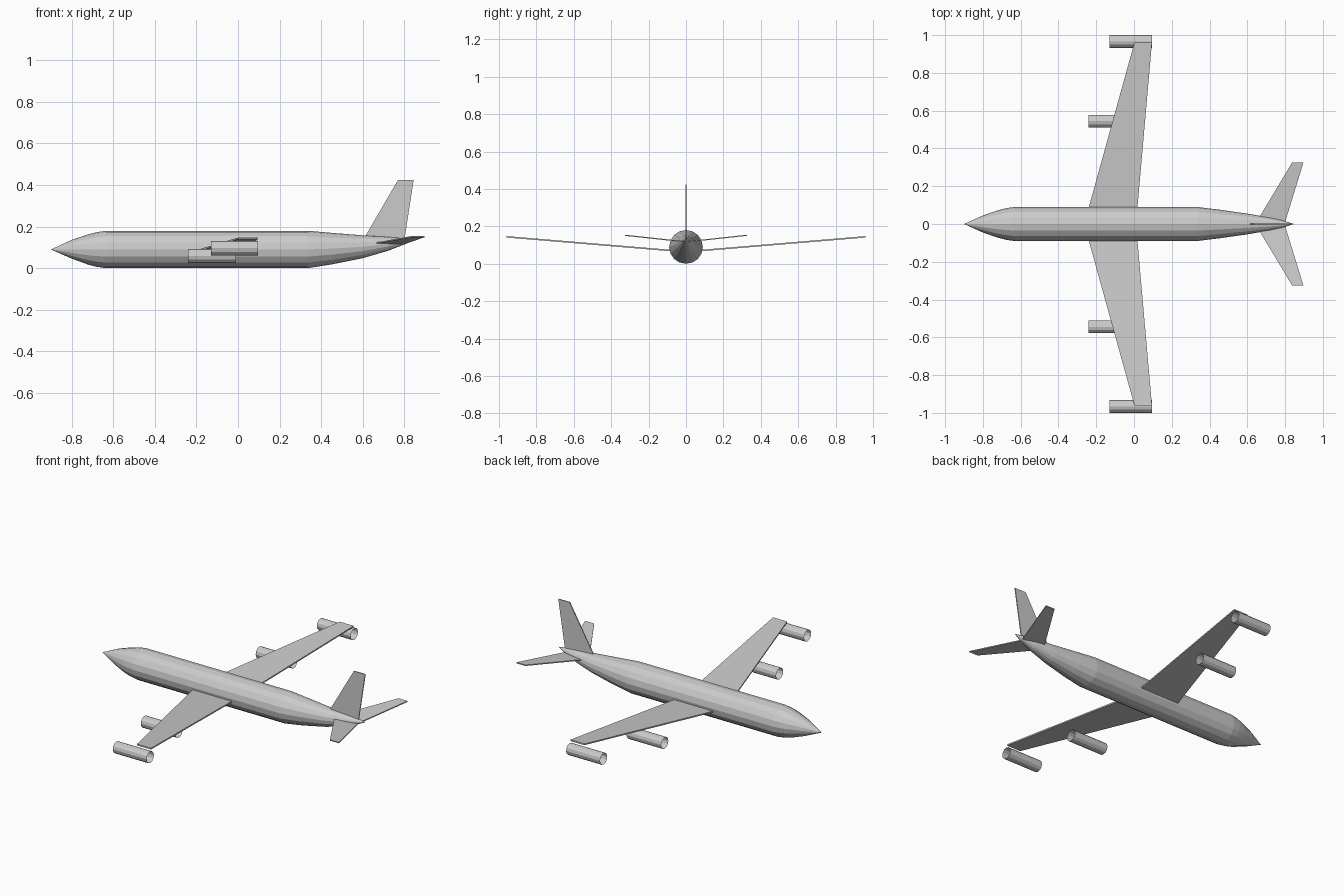
import bpy, bmesh
from math import sin, cos, pi
from mathutils import Vector

if "Cube" in bpy.data.objects:
    bpy.data.objects.remove(bpy.data.objects["Cube"])


def make_object(name, bm):
    bmesh.ops.recalc_face_normals(bm, faces=bm.faces)
    me = bpy.data.meshes.new(name)
    bm.to_mesh(me)
    bm.free()
    ob = bpy.data.objects.new(name, me)
    bpy.context.collection.objects.link(ob)
    return ob


def loft(name, sections, sides, y=0.0):
    """Rings along x from (x, centre z, radius); radius 0 makes a point, ends stay open."""
    bm = bmesh.new()
    prev = None
    for x, z, r in sections:
        if r == 0:
            ring = [bm.verts.new((x, y, z))] * sides
        else:
            ring = [bm.verts.new((x, y + r * sin(2 * pi * i / sides),
                                  z + r * cos(2 * pi * i / sides))) for i in range(sides)]
        if prev:
            for i in range(sides):
                j = (i + 1) % sides
                quad = list(dict.fromkeys((prev[i], prev[j], ring[j], ring[i])))
                bm.faces.new(quad)
        prev = ring
    return make_object(name, bm)


def plate(name, outline, offset):
    """Thin slab: outline shifted both ways by the offset vector."""
    bm = bmesh.new()
    d = Vector(offset)
    a = [bm.verts.new(Vector(p) - d) for p in outline]
    b = [bm.verts.new(Vector(p) + d) for p in outline]
    n = len(outline)
    bm.faces.new(a)
    bm.faces.new(b)
    for i in range(n):
        j = (i + 1) % n
        bm.faces.new((a[i], a[j], b[j], b[i]))
    return make_object(name, bm)


# Fuselage with pointed nose and upswept tail
loft("fuselage", [(-0.90, 0.09, 0), (-0.80, 0.091, 0.045), (-0.72, 0.09, 0.073),
                  (-0.68, 0.09, 0.083), (-0.635, 0.09, 0.09), (0.335, 0.09, 0.09),
                  (0.45, 0.094, 0.076), (0.60, 0.103, 0.055), (0.72, 0.117, 0.034),
                  (0.80, 0.129, 0.015), (0.845, 0.138, 0)], 16)

# Tail fin
plate("tail_fin", [(0.61, 0, 0.15), (0.77, 0, 0.425), (0.845, 0, 0.425), (0.80, 0, 0.135)],
      (0, 0.003, 0))

for side, s in (("left", 1), ("right", -1)):
    # Swept wing
    plate(f"{side}_wing", [(-0.25, s * 0.05, 0.068), (0.002, s * 0.96, 0.144),
                           (0.095, s * 0.96, 0.144), (0.015, s * 0.05, 0.068)], (0, 0, 0.004))
    # Tailplane
    plate(f"{side}_tailplane", [(0.648, s * 0.01, 0.118), (0.837, s * 0.325, 0.152),
                                (0.897, s * 0.325, 0.152), (0.80, s * 0.01, 0.118)],
          (0, 0, 0.003))
    # Open tube engines
    loft(f"{side}_inner_engine", [(-0.24, 0.059, 0.034), (-0.01, 0.059, 0.034)], 12, s * 0.544)
    loft(f"{side}_outer_engine", [(-0.13, 0.096, 0.034), (0.095, 0.096, 0.034)], 12, s * 0.966)
